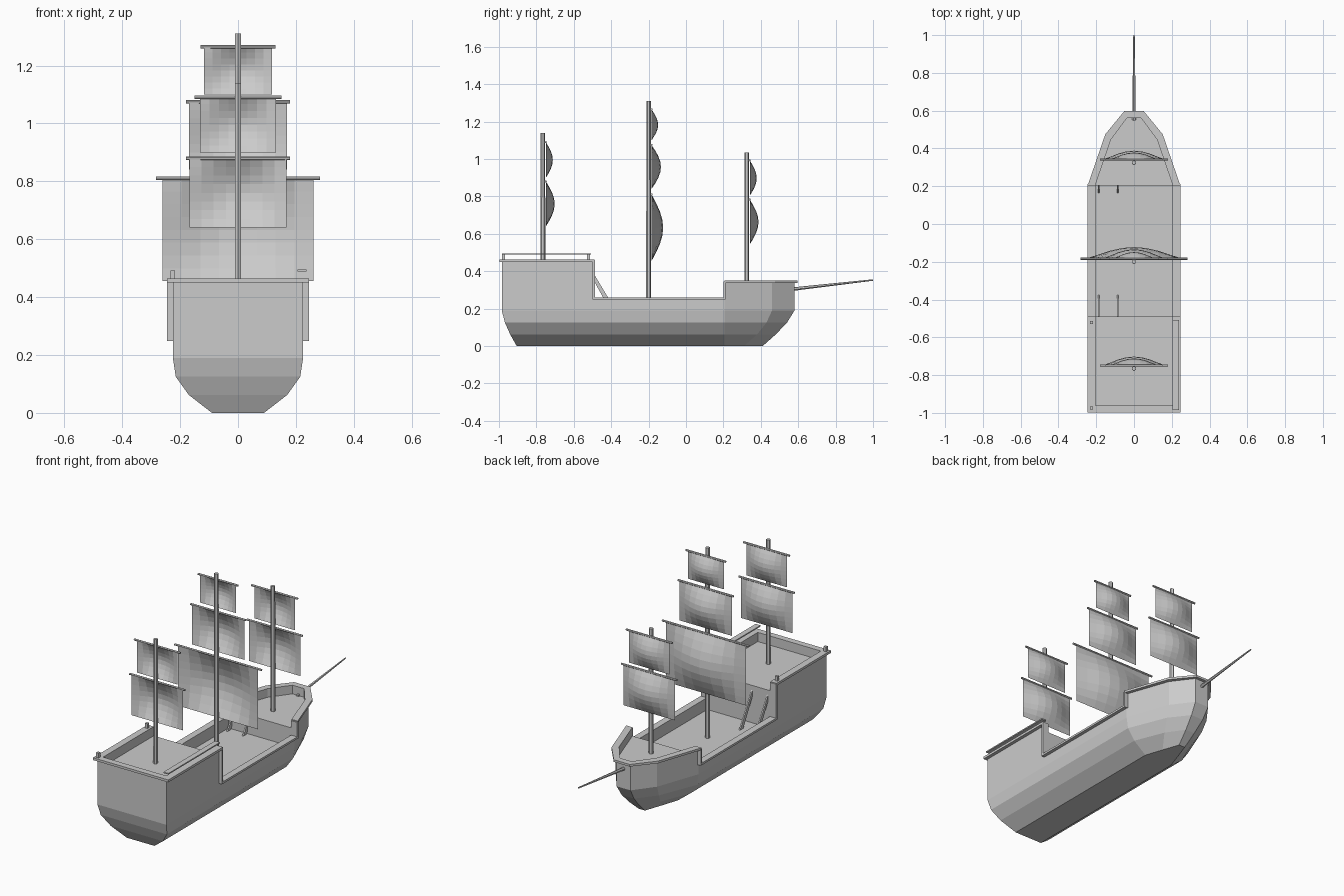
import bpy, bmesh, math
from mathutils import Vector

if "Cube" in bpy.data.objects:
    bpy.data.objects.remove(bpy.data.objects["Cube"])


def make(name, bm):
    bmesh.ops.recalc_face_normals(bm, faces=bm.faces)
    me = bpy.data.meshes.new(name)
    bm.to_mesh(me)
    bm.free()
    ob = bpy.data.objects.new(name, me)
    bpy.context.collection.objects.link(ob)
    return ob


def loft(name, rings):
    """Skin a stack of closed rings and cap both ends."""
    bm = bmesh.new()
    vs = [[bm.verts.new(p) for p in r] for r in rings]
    n = len(vs[0])
    for a, b in zip(vs, vs[1:]):
        for i in range(n):
            j = (i + 1) % n
            bm.faces.new((a[i], a[j], b[j], b[i]))
    bm.faces.new(vs[0])
    bm.faces.new(vs[-1])
    return make(name, bm)


def mirror(pts):
    return pts + [(-x, y) for x, y in reversed(pts)]


def prism(name, outline, z0, z1):
    return loft(name, [[(x, y, z) for x, y in outline] for z in (z0, z1)])


def band(name, outer, inner, z0, z1):
    """Wall or rail between two matching open paths."""
    return loft(name, [[(*o, z0), (*o, z1), (*i, z1), (*i, z0)]
                       for o, i in zip(outer, inner)])


def box(name, x0, x1, y0, y1, z0, z1):
    return prism(name, [(x0, y0), (x1, y0), (x1, y1), (x0, y1)], z0, z1)


def pole(name, a, b, r0, r1, n=6):
    a, b = Vector(a), Vector(b)
    d = (b - a).normalized()
    u = d.orthogonal().normalized() if abs(d.z) < 0.9 else Vector((0, -1, 0))
    v = d.cross(u)
    ang = [2 * math.pi * i / n for i in range(n)]
    return loft(name, [[p + r * (u * math.cos(t) + v * math.sin(t)) for t in ang]
                       for p, r in ((a, r0), (b, r1))])


def sail(name, y, half, z0, z1, bulge, n=8):
    bm = bmesh.new()
    grid = []
    for j in range(n + 1):
        t = j / n
        row = []
        for i in range(n + 1):
            u = 2 * i / n - 1
            b = bulge * (1 - u * u) ** 1.4 * math.sin(math.pi * t)
            row.append(bm.verts.new((u * half, y + b, z0 + (z1 - z0) * t)))
        grid.append(row)
    for a, b in zip(grid, grid[1:]):
        for i in range(n):
            bm.faces.new((a[i], a[i + 1], b[i + 1], b[i]))
    return make(name, bm)


# Hull shell: z, half width, stern y, shoulder (x, y), stem (x, y)
DECK, QUARTER, FORE = 0.19, 0.41, 0.30
levels = [(0.00, 0.090, -0.905, 0.055, 0.31, 0.02, 0.41),
          (0.062, 0.170, -0.94, 0.10, 0.38, 0.03, 0.48),
          (0.125, 0.215, -0.968, 0.125, 0.43, 0.04, 0.54),
          (DECK, 0.225, -0.985, 0.135, 0.46, 0.045, 0.58)]
loft("lower_hull", [[(x, y, z) for x, y in mirror(
    [(w, ys), (w, 0.205), (sx, sy), (bx, by)])]
    for z, w, ys, sx, sy, bx, by in levels])

# Raised end decks
prism("quarterdeck_block", mirror([(0.225, -0.985), (0.225, -0.49)]), DECK, QUARTER)
bow_out = mirror([(0.225, 0.205), (0.135, 0.46), (0.045, 0.58)])
prism("foredeck_block", bow_out, DECK, FORE)

# Bulwarks and capping rails
bow_in = mirror([(0.205, 0.205), (0.122, 0.447), (0.038, 0.56)])
band("fore_bulwark", bow_out, bow_in, FORE, 0.34)
band("fore_rail", mirror([(0.245, 0.205), (0.152, 0.475), (0.052, 0.597)]),
     bow_in, 0.338, 0.351)
stern_out = mirror([(0.225, -0.49), (0.225, -0.985)])
stern_in = mirror([(0.205, -0.49), (0.205, -0.96)])
band("aft_bulwark", stern_out, stern_in, QUARTER, 0.45)
band("aft_rail", mirror([(0.245, -0.49), (0.245, -0.997)]), stern_in, 0.45, 0.464)
for side, s in (("left", -1), ("right", 1)):
    a, b, c = 0.205 * s, 0.225 * s, 0.245 * s
    box(side + "_waist_bulwark", a, b, -0.49, 0.205, DECK, 0.25)
    box(side + "_waist_rail", a, c, -0.49, 0.205, 0.248, 0.26)
    box(side + "_aft_rail_drop", a, c, -0.499, -0.487, 0.248, 0.46)
    box(side + "_fore_rail_drop", a, c, 0.2, 0.212, 0.248, 0.345)

# Quarterdeck handrail and its posts
box("handrail", 0.205, 0.237, -0.985, -0.507, 0.489, 0.496)
for i, y in enumerate((-0.975, -0.522)):
    box(f"rail_post_{i}", -0.234, -0.218, y - 0.008, y + 0.008, 0.46, 0.492)

# Ladders: pairs of slanted stringers
for name, y0, y1, z1 in (("aft", -0.375, -0.495, 0.40), ("fore", 0.165, 0.235, 0.31)):
    d = 0.02 if y1 > y0 else -0.02
    for i, x in enumerate((-0.187, -0.085)):
        prof = [(y0, DECK), (y0 + 1.5 * d, DECK), (y1 + d, z1 - 0.01), (y1, z1 - 0.01)]
        loft(f"{name}_ladder_stringer_{i}",
             [[(xx, y, z) for y, z in prof] for xx in (x - 0.004, x + 0.004)])

# Masts with yards and sails: yard z, yard half, sail half, sail bottom, bulge
upper, lower = (1.09, 0.15, 0.132, 0.90, 0.037), (0.88, 0.18, 0.168, 0.64, 0.047)
rigs = {
    "mizzen": (-0.765, QUARTER, 1.14, 0.0, [upper, lower]),
    "main": (-0.2, DECK, 1.31, 0.0, [(1.265, 0.13, 0.117, 1.10, 0.035),
                                     (1.075, 0.18, 0.17, 0.84, 0.05),
                                     (0.81, 0.283, 0.26, 0.455, 0.062)]),
    "fore": (0.325, FORE, 1.035, -0.097, [upper, lower]),
}
for name, (y, base, top, dz, sails) in rigs.items():
    pole(name + "_mast", (0, y, base), (0, y, top), 0.013, 0.012)
    for i, (z, yard, half, bottom, bulge) in enumerate(sails):
        z, bottom = z + dz, bottom + dz
        pole(f"{name}_yard_{i}", (-yard, y + 0.016, z), (yard, y + 0.016, z), 0.006, 0.006)
        sail(f"{name}_sail_{i}", y + 0.016, half, bottom, z, bulge)

# Bowsprit
pole("bowsprit", (0, 0.55, 0.302), (0, 1.0, 0.353), 0.010, 0.004)
